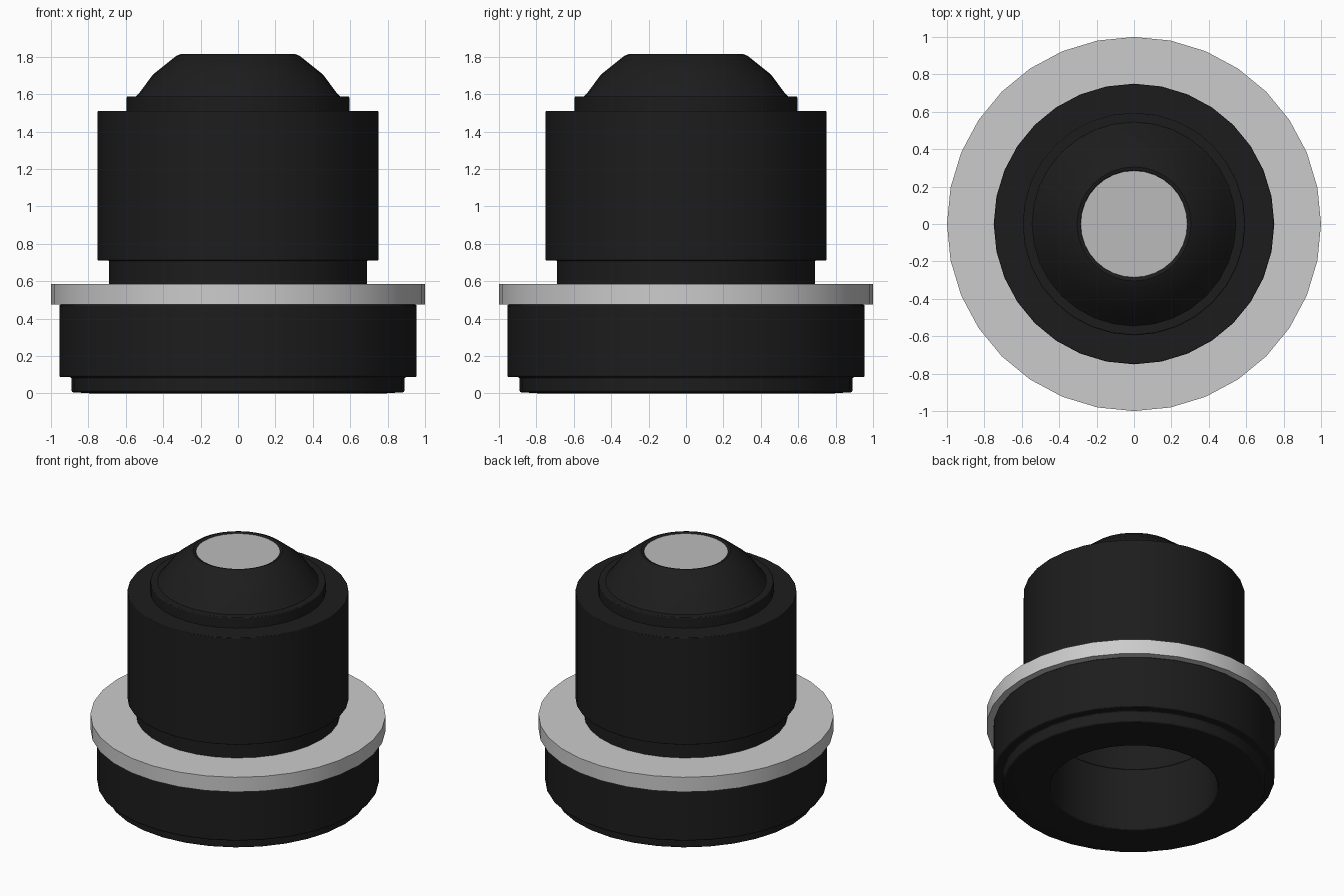
import bpy, bmesh, math

if "Cube" in bpy.data.objects:
    bpy.data.objects.remove(bpy.data.objects["Cube"])

SIDES = 32


def material(name, v):
    m = bpy.data.materials.new(name)
    m.diffuse_color = (v, v, v, 1)
    m.use_nodes = True
    m.node_tree.nodes["Principled BSDF"].inputs["Base Color"].default_value = m.diffuse_color
    return m


black = material("black_metal", 0.012)
glass = material("grey_glass", 0.5)


def lathe(name, profile, mat=None, bevel=0.0):
    """Revolve a closed (radius, z) loop; radius 0 points collapse to poles."""
    bm = bmesh.new()
    rings = []
    for r, z in profile:
        if r == 0:
            rings.append([bm.verts.new((0, 0, z))] * SIDES)
        else:
            rings.append([bm.verts.new((r * math.cos(a), r * math.sin(a), z))
                          for a in (2 * math.pi * i / SIDES for i in range(SIDES))])
    for a, b in zip(rings, rings[1:] + rings[:1]):
        for i in range(SIDES):
            j = (i + 1) % SIDES
            corners = list(dict.fromkeys((a[i], a[j], b[j], b[i])))
            if len(corners) > 2:
                bm.faces.new(corners)
    bmesh.ops.recalc_face_normals(bm, faces=bm.faces)
    mesh = bpy.data.meshes.new(name)
    bm.to_mesh(mesh)
    bm.free()
    ob = bpy.data.objects.new(name, mesh)
    bpy.context.collection.objects.link(ob)
    if mat:
        mesh.materials.append(mat)
    if bevel:
        mod = ob.modifiers.new("soft_edges", 'BEVEL')
        mod.width = bevel
        mod.segments = 2
        mod.limit_method = 'ANGLE'
        mod.angle_limit = math.radians(50)
    bpy.context.view_layer.objects.active = ob
    ob.select_set(True)
    bpy.ops.object.shade_smooth_by_angle(angle=math.radians(30))
    ob.select_set(False)
    return ob


BORE = 0.57

# rear housing, open underneath
lathe("rear_housing", [(BORE, 0), (0.78, 0), (0.89, 0.007), (0.89, 0.087),
                       (0.955, 0.087), (0.955, 0.475), (BORE, 0.475)], black, 0.008)

# pale mounting ring
lathe("mounting_ring", [(0.62, 0.475), (1, 0.475), (1, 0.585), (0.62, 0.585)])

# narrow neck and main barrel, with the blind bore running up inside
lathe("barrel", [(BORE, 0.47), (0.69, 0.47), (0.69, 0.71), (0.75, 0.71), (0.75, 1.51),
                 (0, 1.51), (0, 1.4), (BORE, 1.4)], black, 0.004)

# stepped collar and sloping nose
lathe("nose", [(0, 1.5), (0.595, 1.5), (0.595, 1.588), (0.545, 1.588), (0.525, 1.61),
               (0.455, 1.705), (0.33, 1.805), (0.305, 1.815), (0.285, 1.81),
               (0.285, 1.78), (0, 1.78)], black, 0.006)

# front glass set flush in the nose
lathe("front_lens", [(0, 1.77), (0.285, 1.77), (0.285, 1.808), (0, 1.808)], glass)
